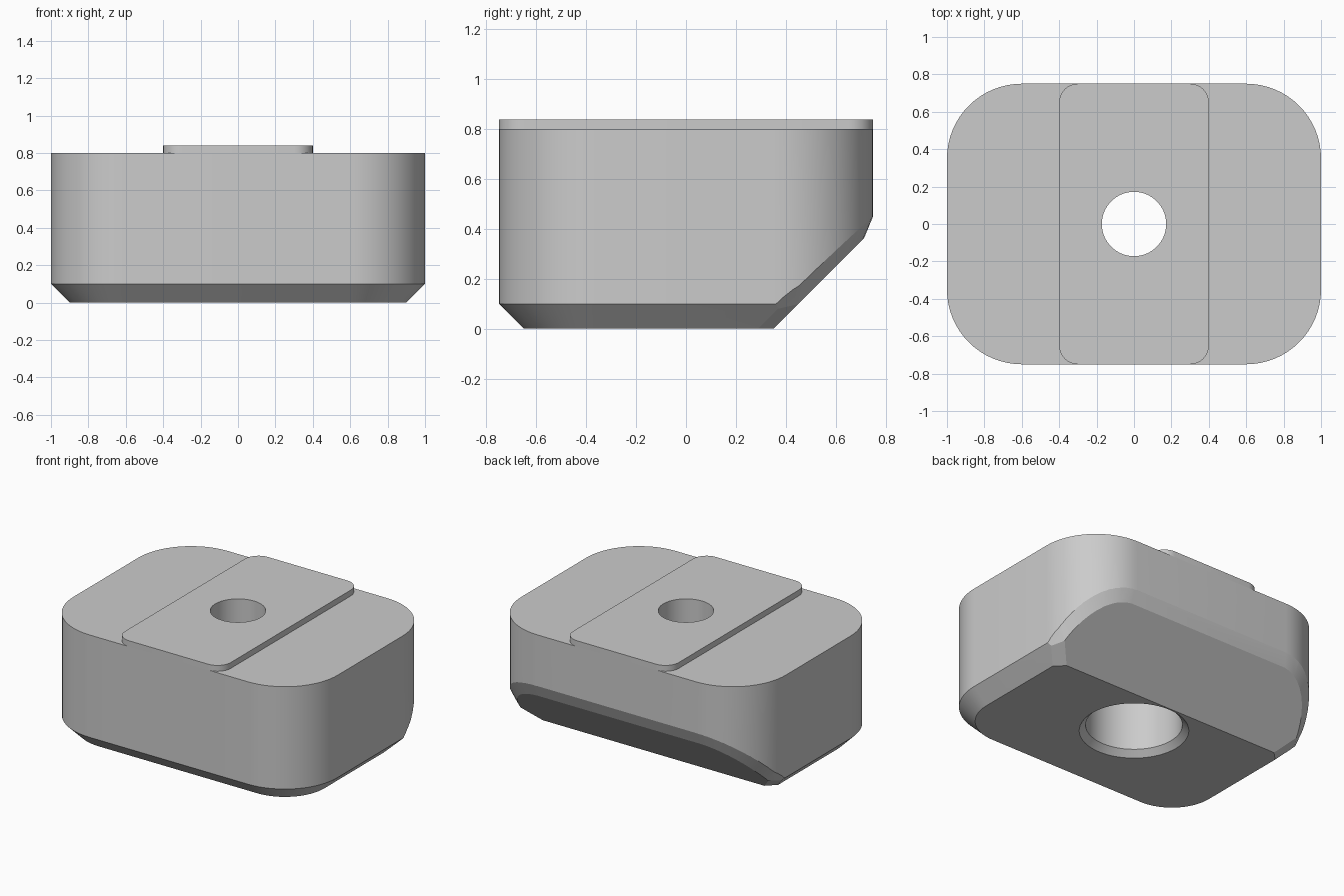
import bpy, bmesh, math
from mathutils import Vector

if "Cube" in bpy.data.objects:
    bpy.data.objects.remove(bpy.data.objects["Cube"])

grey = bpy.data.materials.new("grey metal")
grey.diffuse_color = (0.6, 0.6, 0.6, 1)
grey.use_nodes = True
grey.node_tree.nodes["Principled BSDF"].inputs["Base Color"].default_value = grey.diffuse_color


def rounded_rect(hx, hy, r, z, inset=0.0, steps=16):
    """Rounded rectangle outline, optionally offset inwards."""
    pts = []
    for q, (sx, sy) in enumerate([(1, 1), (-1, 1), (-1, -1), (1, -1)]):
        for i in range(steps + 1):
            a = math.radians(90) * (q + i / steps)
            pts.append((sx * (hx - r) + (r - inset) * math.cos(a),
                        sy * (hy - r) + (r - inset) * math.sin(a), z))
    return pts


def loft(rings):
    """Closed solid through a stack of outlines."""
    bm = bmesh.new()
    loops = [[bm.verts.new(p) for p in ring] for ring in rings]
    n = len(loops[0])
    for lo, hi in zip(loops, loops[1:]):
        for i in range(n):
            j = (i + 1) % n
            bm.faces.new((lo[i], lo[j], hi[j], hi[i]))
    bm.faces.new(loops[0][::-1])
    bm.faces.new(loops[-1])
    return bm


def chop(bm, normal, dist):
    """Remove everything beyond a plane and cap the cut."""
    res = bmesh.ops.bisect_plane(
        bm, geom=bm.verts[:] + bm.edges[:] + bm.faces[:], dist=1e-6,
        plane_co=normal * dist, plane_no=normal, clear_outer=True)
    edges = [e for e in res["geom_cut"]
             if isinstance(e, bmesh.types.BMEdge) and e.is_boundary]
    if edges:
        bmesh.ops.contextual_create(bm, geom=edges)


def make_object(name, bm):
    bmesh.ops.recalc_face_normals(bm, faces=bm.faces[:])
    mesh = bpy.data.meshes.new(name)
    bm.to_mesh(mesh)
    bm.free()
    ob = bpy.data.objects.new(name, mesh)
    mesh.materials.append(grey)
    bpy.context.collection.objects.link(ob)
    return ob


# Block with chamfered bottom edge
bm = loft([rounded_rect(1, 0.75, 0.4, 0, 0.1),
           rounded_rect(1, 0.75, 0.4, 0.1),
           rounded_rect(1, 0.75, 0.4, 0.8)])

# Slanted cut under the back
slant = Vector((0, 1, -1)).normalized()
chop(bm, slant, 0.35 / math.sqrt(2))

# Narrow bevel around the edge of the slanted cut
walls = [Vector((math.cos(a), math.sin(a), 0))
         for a in (math.pi * i / 24 for i in range(25))]
walls += [Vector((s, 0, -1)).normalized() for s in (-1, 1)]
planes = []
for wall in walls:
    normal = (wall + slant).normalized()
    support = max(v.co.dot(normal) for v in bm.verts)
    planes.append((normal, support - 0.05 * math.sin(wall.angle(slant) / 2)))
for normal, dist in planes:
    chop(bm, normal, dist)
bmesh.ops.remove_doubles(bm, verts=bm.verts[:], dist=1e-5)
block = make_object("block", bm)

# Raised guide strip on top
strip = make_object("guide_strip", loft(
    [rounded_rect(0.4, 0.75, 0.1, z, steps=8) for z in (0.8, 0.84)]))

# Stepped bore: countersunk wide pocket below, narrow hole above
profile = [(0.38, -0.04), (0.3, 0.04), (0.3, 0.55), (0.172, 0.55), (0.172, 1)]
cutter = make_object("bore_cutter", loft(
    [[(r * math.cos(math.tau * i / 64), r * math.sin(math.tau * i / 64), z)
      for i in range(64)] for r, z in profile]))
cutter.hide_render = True
cutter.hide_set(True)

for ob in (block, strip):
    mod = ob.modifiers.new("bore", 'BOOLEAN')
    mod.operation = 'DIFFERENCE'
    mod.solver = 'EXACT'
    mod.object = cutter
    bpy.ops.object.select_all(action='DESELECT')
    bpy.context.view_layer.objects.active = ob
    ob.select_set(True)
    bpy.ops.object.modifier_apply(modifier=mod.name)
    bpy.ops.object.shade_smooth_by_angle(angle=math.radians(20))
